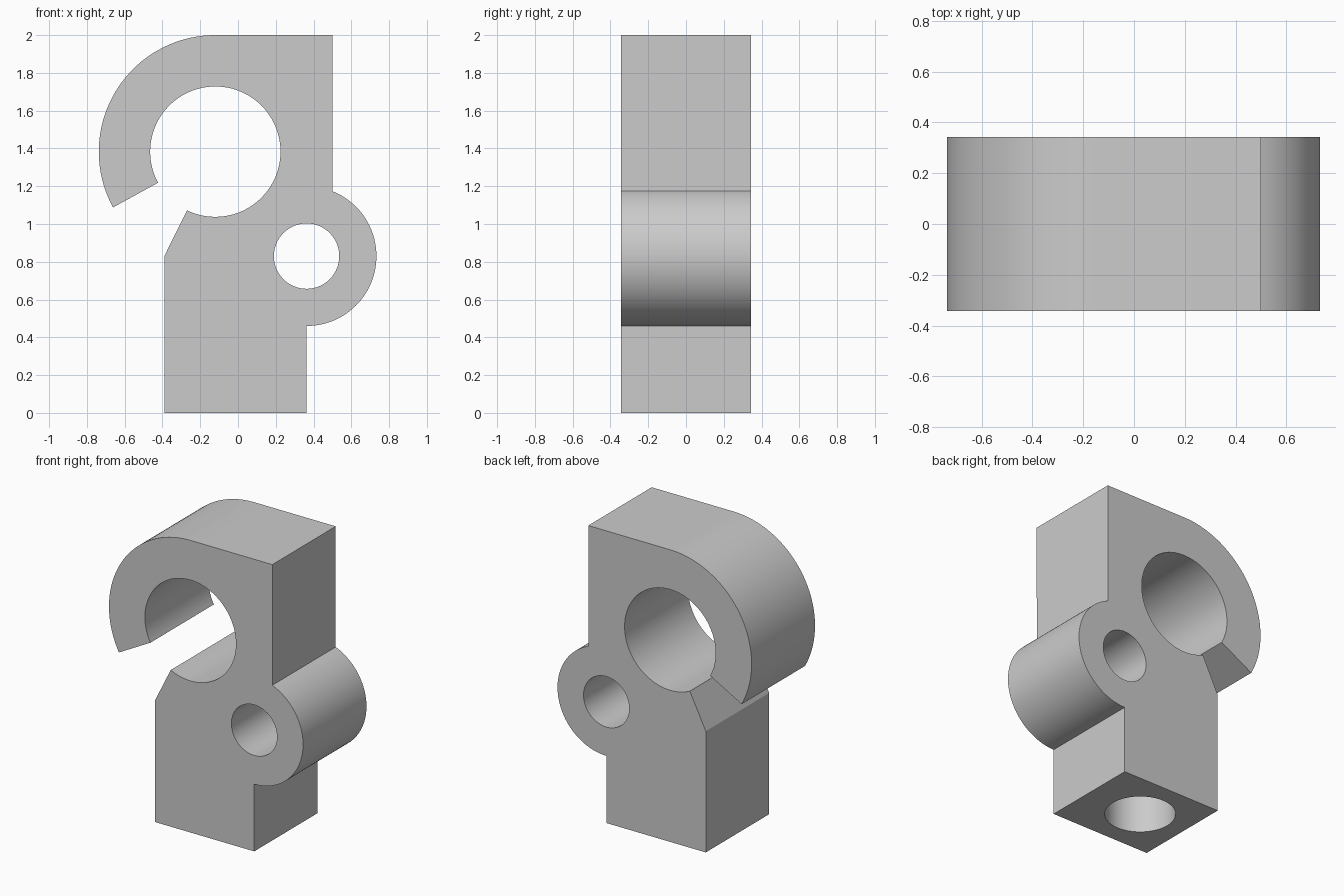
import bpy, bmesh
from math import radians, cos, sin, pi

cube = bpy.data.objects.get("Cube")
if cube:
    bpy.data.objects.remove(cube, do_unlink=True)

HALF = 0.343            # half thickness of the bracket
HOOK = (-0.12, 1.383)   # centre of the open hook
BOSS = (0.363, 0.83)    # centre of the side boss

grey = bpy.data.materials.new("plain grey")
grey.use_nodes = True
grey.diffuse_color = (0.6, 0.6, 0.6, 1)
grey.node_tree.nodes["Principled BSDF"].inputs["Base Color"].default_value = (0.6, 0.6, 0.6, 1)


def arc(centre, radius, start, end):
    steps = max(2, round(abs(end - start) / 3))
    angles = [radians(start + (end - start) * i / steps) for i in range(steps + 1)]
    return [(centre[0] + radius * cos(a), centre[1] + radius * sin(a)) for a in angles]


def make_object(name, bm):
    bmesh.ops.recalc_face_normals(bm, faces=bm.faces)
    mesh = bpy.data.meshes.new(name)
    bm.to_mesh(mesh)
    bm.free()
    mesh.materials.append(grey)
    obj = bpy.data.objects.new(name, mesh)
    bpy.context.collection.objects.link(obj)
    return obj


def cutter(name, radius, depth, location, turn=0):
    bm = bmesh.new()
    bmesh.ops.create_cone(bm, cap_ends=True, segments=96, radius1=radius, radius2=radius, depth=depth)
    obj = make_object(name, bm)
    obj.location = location
    obj.rotation_euler.x = turn
    obj.hide_render = True
    return obj


# Bracket side profile: post, boss, hook, open mouth
profile = [(-0.39, 0), (0.363, 0)]
profile += arc(BOSS, 0.37, -90, 68.3)
profile += [(0.5, 2)]
profile += arc(HOOK, 0.617, 90, 208.6)
profile += arc(HOOK, 0.345, 208.5, -115.7)
profile += [(-0.39, 0.83)]

bm = bmesh.new()
face = bm.faces.new([bm.verts.new((x, -HALF, z)) for x, z in profile])
extruded = bmesh.ops.extrude_face_region(bm, geom=[face], use_keep_orig=True)
for v in extruded["geom"]:
    if isinstance(v, bmesh.types.BMVert):
        v.co.y = HALF
bracket = make_object("hook_bracket", bm)

# Boss bore through the thickness, and blind socket in the foot
cutters = [
    cutter("boss_bore_cutter", 0.173, 1, (BOSS[0], 0, BOSS[1]), pi / 2),
    cutter("foot_socket_cutter", 0.22, 1.2, (-0.05, 0, 0)),
]
bpy.ops.object.select_all(action="DESELECT")
bpy.context.view_layer.objects.active = bracket
bracket.select_set(True)
for tool in cutters:
    mod = bracket.modifiers.new(tool.name, "BOOLEAN")
    mod.operation = "DIFFERENCE"
    mod.solver = "EXACT"
    mod.object = tool
    bpy.ops.object.modifier_apply(modifier=mod.name)
for tool in cutters:
    bpy.data.objects.remove(tool, do_unlink=True)

bpy.ops.object.shade_smooth_by_angle(angle=radians(20))
